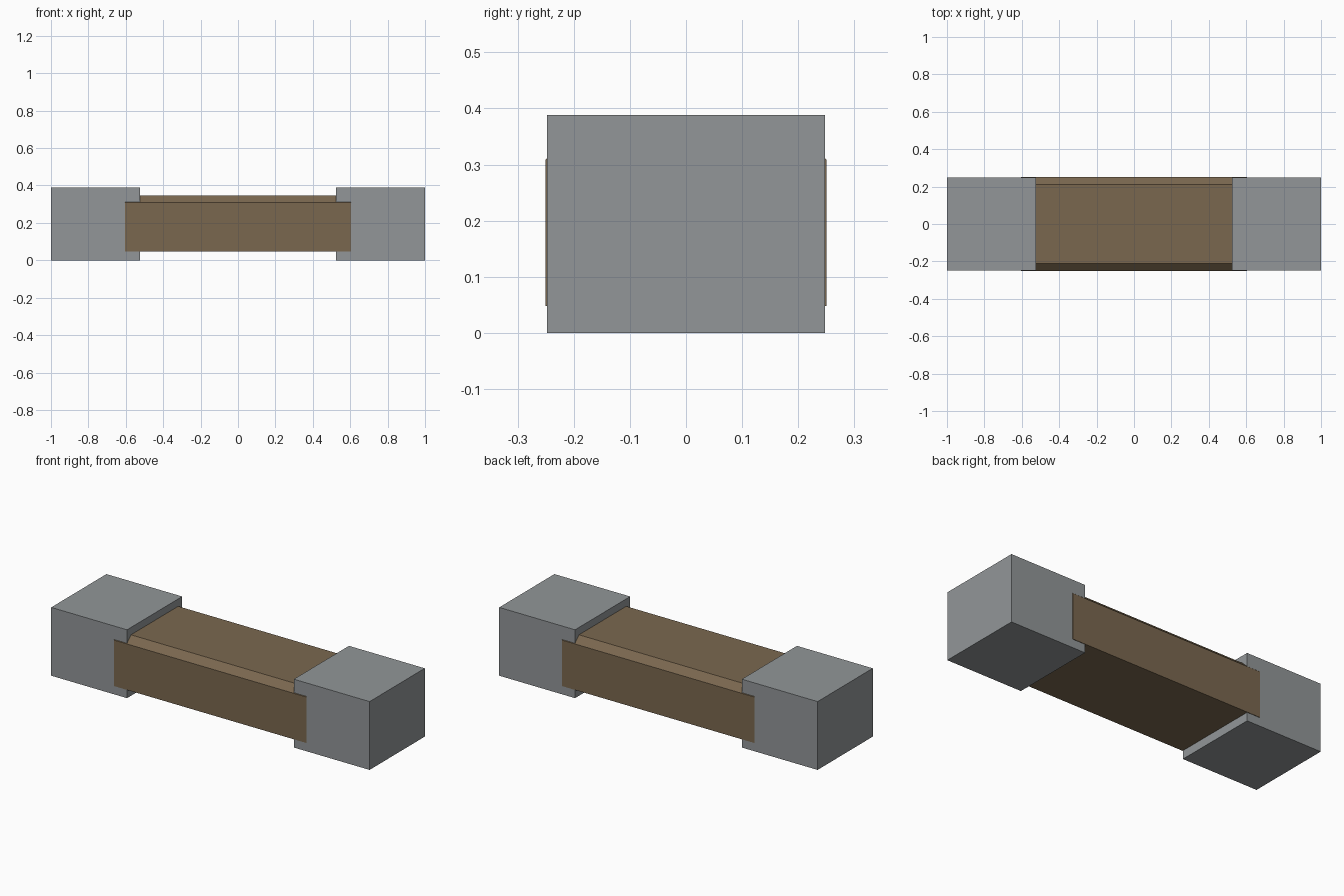
import bpy
import bmesh

cube = bpy.data.objects.get("Cube")
if cube:
    bpy.data.objects.remove(cube, do_unlink=True)


def material(name, colour):
    mat = bpy.data.materials.new(name)
    mat.use_nodes = True
    mat.diffuse_color = (*colour, 1)
    bsdf = next(n for n in mat.node_tree.nodes if n.type == 'BSDF_PRINCIPLED')
    bsdf.inputs["Base Color"].default_value = (*colour, 1)
    return mat


def prism(name, profile, x0, x1, mat):
    """Extrude a closed (y, z) profile along x."""
    bm = bmesh.new()
    face = bm.faces.new([bm.verts.new((x0, y, z)) for y, z in profile])
    ext = bmesh.ops.extrude_face_region(bm, geom=[face])
    verts = [v for v in ext["geom"] if isinstance(v, bmesh.types.BMVert)]
    bmesh.ops.translate(bm, verts=verts, vec=(x1 - x0, 0, 0))
    bmesh.ops.recalc_face_normals(bm, faces=bm.faces)
    mesh = bpy.data.meshes.new(name)
    bm.to_mesh(mesh)
    bm.free()
    mesh.materials.append(mat)
    obj = bpy.data.objects.new(name, mesh)
    bpy.context.scene.collection.objects.link(obj)
    return obj


concrete = material("grey concrete", (0.287, 0.305, 0.314))
wood = material("brown wood", (0.195, 0.137, 0.078))

# Concrete end blocks
half = 0.2475
block = [(-half, 0), (half, 0), (half, 0.388), (-half, 0.388)]
prism("left_block", block, 0.524, 1, concrete)
prism("right_block", block, -1, -0.524, concrete)

# Wooden seat beam with bevelled top edges, its ends set into the blocks
beam = [(-0.25, 0.048), (0.25, 0.048), (0.25, 0.309),
        (0.212, 0.346), (-0.212, 0.346), (-0.25, 0.309)]
prism("seat_beam", beam, -0.604, 0.604, wood)
